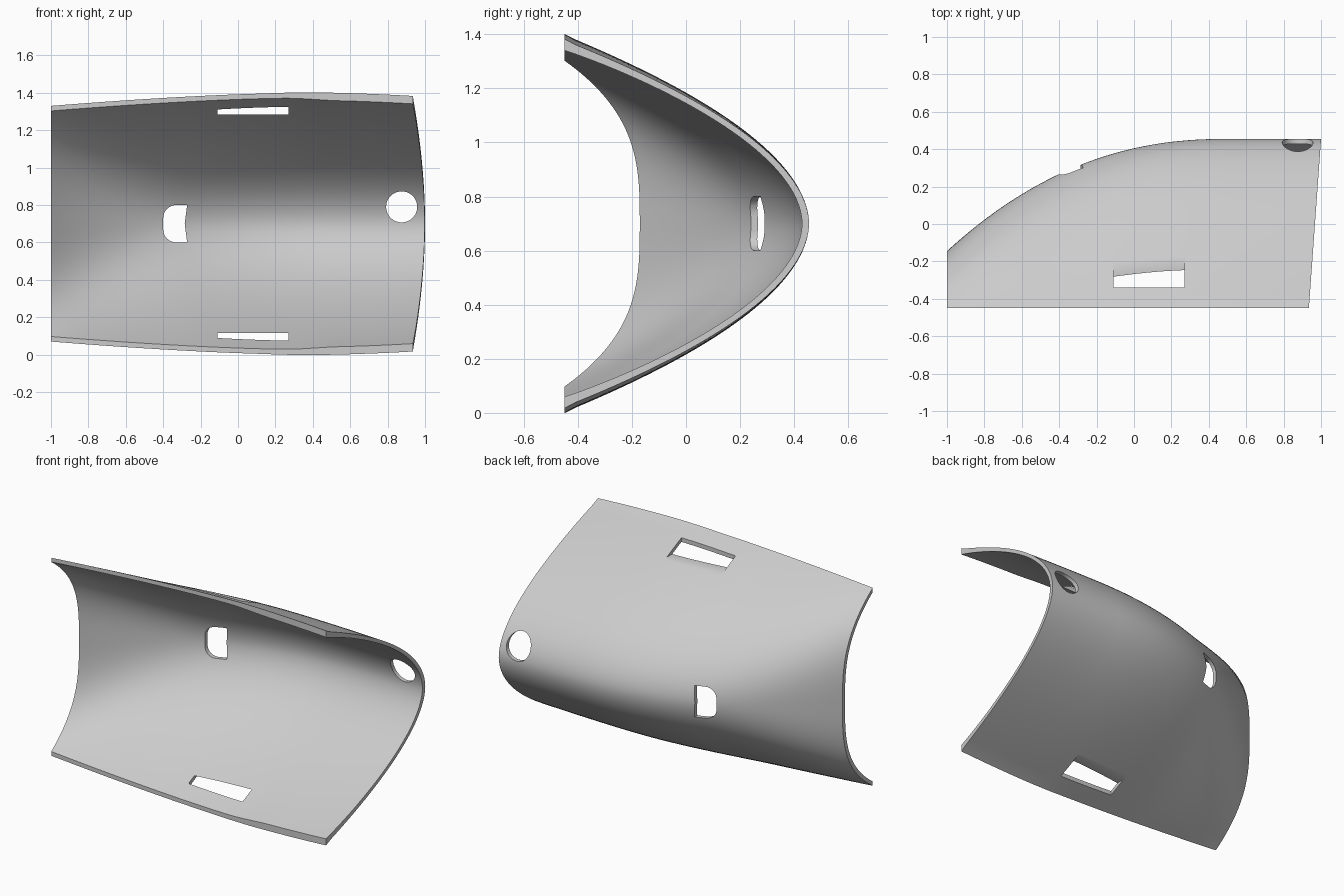
import bpy
import bmesh
import math

cube = bpy.data.objects.get("Cube")
if cube:
    bpy.data.objects.remove(cube, do_unlink=True)

RIM_Y = -0.45
MID_Z = 0.7
COLS, ROWS = 72, 80


def ease(a, b, x):
    t = min(max((x - a) / (b - a), 0), 1)
    return t * t * (3 - 2 * t)


def apex(x):
    """Depth of the crown line along the length."""
    return 0.455 - 0.6 * (max(0.5 - x, 0) / 1.5) ** 2.25


def half_height(x):
    if x < 0.3:
        return 0.698 - 0.068 * ((0.3 - x) / 1.3) ** 1.5
    return 0.698 - 0.02 * ((x - 0.3) / 0.7) ** 2


def shell_point(t, s, inner):
    """t runs along the length, s from the lower rim to the upper rim."""
    x = 2 * t - 1
    power = 0.32 + 0.21 * ease(-1.1, -0.25, x)
    top, half = apex(x), half_height(x)
    if inner:
        top -= 0.026
        half -= 0.027 + 0.010 * ease(0.3, 0.6, x) * abs(s) ** 8
    elif abs(s) > 0.99:
        half += 0.005 * ease(0.1, 0.5, x)
    y = top - (top - RIM_Y) * abs(s) ** (1 / power)
    end = 0.935 + 0.072 * (y - RIM_Y)          # slanted end plane
    return (-1 + (end + 1) * t, y, MID_Z + half * s)


def make_object(name, bm):
    bmesh.ops.recalc_face_normals(bm, faces=bm.faces[:])
    mesh = bpy.data.meshes.new(name)
    bm.to_mesh(mesh)
    bm.free()
    obj = bpy.data.objects.new(name, mesh)
    bpy.context.collection.objects.link(obj)
    return obj


# Curved shell: outer and inner skins joined around the border
bm = bmesh.new()
skins = []
for inner in (False, True):
    skins.append([[bm.verts.new(shell_point(i / COLS, 2 * j / ROWS - 1, inner))
                   for j in range(ROWS + 1)] for i in range(COLS + 1)])
for g in skins:
    for i in range(COLS):
        for j in range(ROWS):
            bm.faces.new((g[i][j], g[i + 1][j], g[i + 1][j + 1], g[i][j + 1]))
out, inn = skins
for i in range(COLS):
    for j in (0, ROWS):
        bm.faces.new((out[i][j], out[i + 1][j], inn[i + 1][j], inn[i][j]))
for j in range(ROWS):
    for i in (0, COLS):
        bm.faces.new((out[i][j], out[i][j + 1], inn[i][j + 1], inn[i][j]))
shell = make_object("curved_shell", bm)


def prism_cutter(name, outline, y0, y1):
    """Closed x-z outline pushed through from y0 to y1."""
    bm = bmesh.new()
    a = [bm.verts.new((x, y0, z)) for x, z in outline]
    b = [bm.verts.new((x, y1, z)) for x, z in outline]
    bm.faces.new(a)
    bm.faces.new(b)
    n = len(a)
    for k in range(n):
        bm.faces.new((a[k], a[(k + 1) % n], b[(k + 1) % n], b[k]))
    obj = make_object(name, bm)
    obj.hide_render = True
    return obj


def arc(cx, cz, r, start, stop, n):
    return [(cx + r * math.cos(math.radians(start + (stop - start) * k / n)),
             cz + r * math.sin(math.radians(start + (stop - start) * k / n)))
            for k in range(n + 1)]


def box(x0, x1, z0, z1):
    return [(x0, z0), (x1, z0), (x1, z1), (x0, z1)]


# Openings: two side windows, a round hole and a D-shaped slot
slot = [(-0.272, 0.6), (-0.285, MID_Z), (-0.272, 0.8)]
slot += arc(-0.33, 0.73, 0.07, 90, 180, 8) + arc(-0.33, 0.67, 0.07, 180, 270, 8)
cutters = [
    prism_cutter("upper_window_cutter", box(-0.11, 0.27, 1.283, 1.6), -0.34, 0.0),
    prism_cutter("lower_window_cutter", box(-0.11, 0.27, -0.2, 0.117), -0.34, 0.0),
    prism_cutter("round_hole_cutter", arc(0.875, 0.79, 0.083, 0, 360, 40)[:-1], 0.2, 0.7),
    prism_cutter("slot_cutter", slot, 0.0, 0.7),
]
bpy.context.view_layer.objects.active = shell
for c in cutters:
    mod = shell.modifiers.new(c.name, "BOOLEAN")
    mod.operation = "DIFFERENCE"
    mod.solver = "EXACT"
    mod.object = c
    bpy.ops.object.modifier_apply(modifier=mod.name)
for c in cutters:
    bpy.data.objects.remove(c, do_unlink=True)

# Single light grey finish
grey = bpy.data.materials.new("light_grey")
grey.use_nodes = True
colour = (0.6, 0.6, 0.6, 1)
grey.diffuse_color = colour
grey.node_tree.nodes["Principled BSDF"].inputs["Base Color"].default_value = colour
shell.data.materials.clear()
shell.data.materials.append(grey)

bpy.ops.object.select_all(action="DESELECT")
shell.select_set(True)
bpy.context.view_layer.objects.active = shell
bpy.ops.object.shade_smooth_by_angle(angle=math.radians(30))
